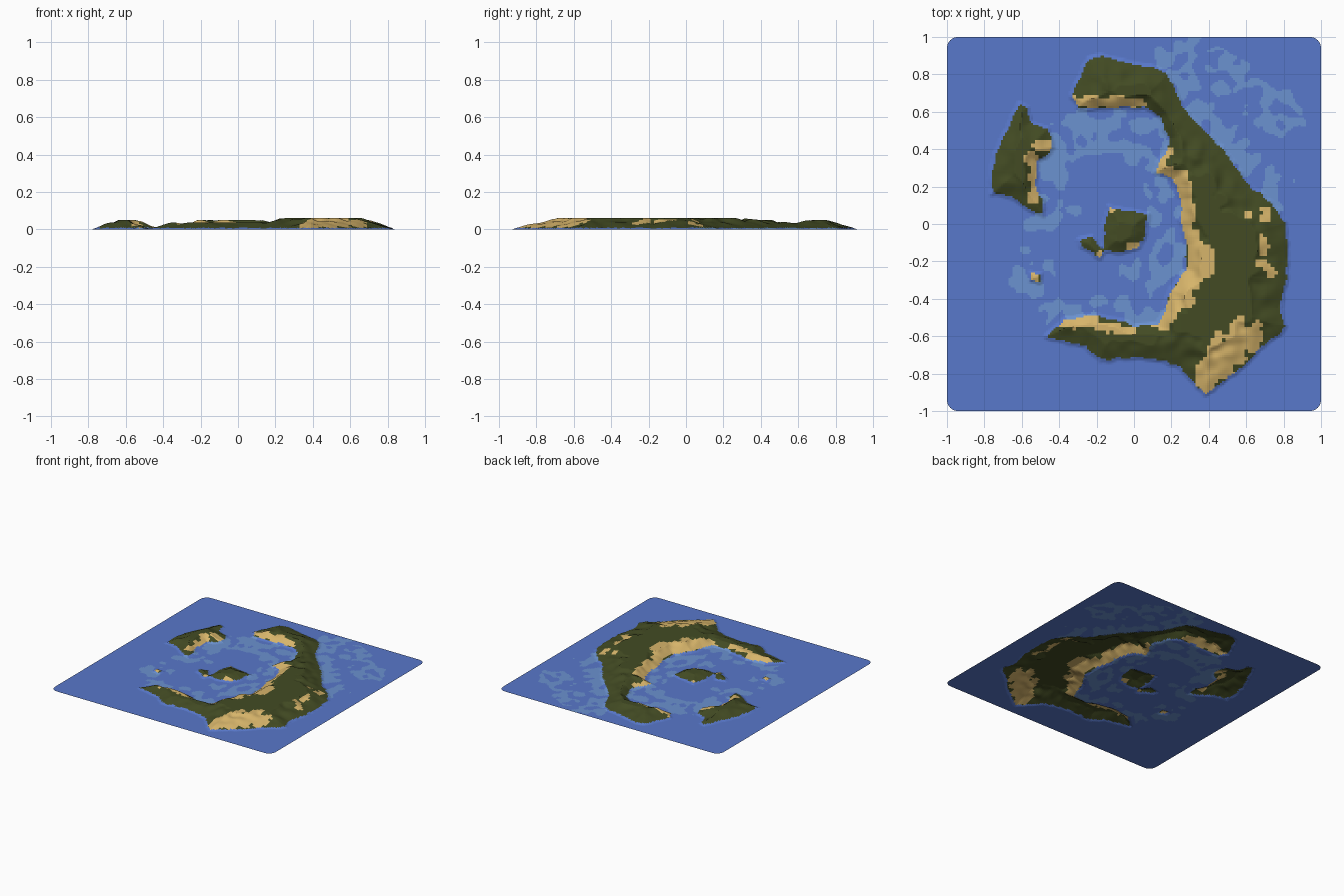
import bpy, bmesh, math
from mathutils import Vector, noise

if "Cube" in bpy.data.objects:
    bpy.data.objects.remove(bpy.data.objects["Cube"])

N = 200          # grid cells per side
SEA, SHALLOW, LAND, SAND = range(4)


def material(name, rgb):
    m = bpy.data.materials.new(name)
    m.diffuse_color = (*rgb, 1)
    m.use_nodes = True
    m.node_tree.nodes["Principled BSDF"].inputs["Base Color"].default_value = m.diffuse_color
    return m


mats = [material("deep blue", (.098, .188, .597)), material("shallow blue", (.147, .287, .631)),
        material("dark green", (.056, .071, .017)), material("sand", (.68, .46, .145))]

# Coast outlines; the third value range marks the steep caldera side
main_coast = [(-.33, .68), (-.28, .81), (-.24, .88), (-.16, .895), (-.06, .87), (.09, .84), (.18, .80),
              (.22, .71), (.26, .62), (.35, .53), (.47, .40), (.55, .29), (.62, .20), (.73, .12),
              (.81, .01), (.82, -.14), (.81, -.32), (.775, -.45), (.81, -.54), (.78, -.59), (.70, -.63),
              (.62, -.725), (.52, -.805), (.385, -.91), (.33, -.86), (.245, -.76), (.14, -.725),
              (-.02, -.71), (-.18, -.725), (-.26, -.65), (-.40, -.62), (-.465, -.60), (-.37, -.51),
              (-.235, -.49), (-.10, -.51), (0, -.55), (.13, -.54), (.17, -.46), (.20, -.35), (.28, -.24),
              (.28, -.11), (.25, .02), (.25, .13), (.21, .24), (.12, .28), (.13, .32), (.18, .40),
              (.19, .46), (.14, .57), (.06, .63), (-.13, .62), (-.29, .62)]
west_coast = [(-.61, .64), (-.57, .62), (-.56, .54), (-.46, .51), (-.43, .41), (-.48, .355), (-.52, .34),
              (-.53, .2), (-.49, .12), (-.485, .045), (-.58, .09), (-.66, .15), (-.76, .16), (-.76, .29),
              (-.72, .42), (-.65, .56)]
centre_coast = [(-.13, .09), (-.02, .065), (.07, .05), (.065, -.05), (.02, -.12), (-.06, -.155),
                (-.155, -.14), (-.16, -.03)]
islet_coast = [(-.29, -.085), (-.225, -.07), (-.17, -.15), (-.18, -.18), (-.28, -.115)]
rock_coast = [(-.55, -.26), (-.5, -.27), (-.51, -.31), (-.55, -.3)]
# outline, steep edge range, gentle slope, steep slope
islands = [(main_coast, range(31, 52), .32, .65), (west_coast, range(4, 9), .38, .6),
           (centre_coast, range(0), .45, .45), (islet_coast, range(0), .45, .45),
           (rock_coast, range(0), .4, .4)]

# Sand strips and shallow banks as capsules: x1, y1, x2, y2, radius
sand_strips = [(-.31, .66, .02, .64, .03), (.14, .29, .17, .38, .035), (.14, .29, .26, .25, .035),
               (.26, .25, .28, 0, .045), (.28, 0, .35, -.15, .06), (.35, -.15, .36, -.22, .08),
               (.34, -.25, .24, -.4, .065), (.24, -.4, .16, -.52, .05), (-.38, -.53, -.2, -.51, .035),
               (-.2, -.54, -.02, -.57, .025), (.61, -.58, .41, -.81, .085), (.61, .05, .61, .04, .02),
               (.7, .07, .7, .03, .03), (.69, -.08, .69, -.16, .024), (.68, -.21, .73, -.26, .025),
               (-.52, .42, -.45, .41, .03), (-.55, .36, -.53, .2, .03), (-.54, .15, -.54, .12, .03)]
sand_spots = [(-.12, .08, -.12, .08, .02), (-.02, -.12, .01, -.12, .025), (-.18, -.16, -.18, -.17, .02),
              (-.53, -.28, -.53, -.29, .025)]
banks = [(.25, .75, .5, .4, .15), (.48, .4, .75, .18, .12), (.25, .9, .8, .6, .14), (.1, .45, -.25, .48, .15),
         (.15, .5, .13, .2, .08), (.18, .2, .22, -.1, .07), (.2, -.15, .1, -.45, .1), (-.42, -.47, .1, -.47, .09),
         (-.42, .42, -.46, .05, .12), (-.5, 0, -.35, .1, .09), (-.58, -.25, -.48, -.3, .13),
         (0, -.25, .15, -.22, .08), (.1, .05, .2, .02, .07)]


def seg_dist(x, y, ax, ay, bx, by):
    dx, dy = bx - ax, by - ay
    q = dx * dx + dy * dy
    t = max(0, min(1, ((x - ax) * dx + (y - ay) * dy) / q)) if q else 0
    return math.hypot(x - ax - t * dx, y - ay - t * dy)


def near(x, y, strips):
    """Largest share of depth inside any capsule: 1 on its axis, 0 on its rim."""
    return max(1 - seg_dist(x, y, *s[:4]) / s[4] for s in strips)


def nz(x, y, f, seed=0):
    return noise.noise(Vector((x * f, y * f, seed + .37)))


def cap(x, y):
    """Flat plateau height by region."""
    if x < -.4 or y > .6:
        return .05
    if y > .2:
        return max(.042, .06 - max(0, y - .3) * .1)
    if x < .25:
        return .036 + max(0, x - .1) * .16
    return .06


def coast(x, y):
    """Signed shore distance and terrain height at a point."""
    best = (-1, 0)
    for pts, steep, s_out, s_in in islands:
        xs, ys = [p[0] for p in pts], [p[1] for p in pts]
        if not (min(xs) - .03 < x < max(xs) + .03 and min(ys) - .03 < y < max(ys) + .03):
            continue
        d = [9, 9]
        inside = False
        for i, (ax, ay) in enumerate(pts):
            bx, by = pts[(i + 1) % len(pts)]
            k = i in steep
            d[k] = min(d[k], seg_dist(x, y, ax, ay, bx, by))
            if (ay > y) != (by > y) and x < ax + (y - ay) * (bx - ax) / (by - ay):
                inside = not inside
        m = min(d) if inside else -min(d)
        m += .010 * nz(x, y, 22)
        if m > best[0]:
            if m > 0:
                h = .008 + max(0, min(d[0] * s_out, d[1] * s_in)) * (1 + .45 * nz(x, y, 14, 3))
                h = min(h, cap(x, y))
            else:
                h = max(0, .008 * (1 + m / .018))
            best = (m, h)
    return best


# Sample the grid once, rounding the four corners of the sheet
R = .06
verts, shore = [], []
for j in range(N + 1):
    for i in range(N + 1):
        x, y = 2 * i / N - 1, 2 * j / N - 1
        m, h = coast(x, y)
        dx, dy = abs(x) - 1 + R, abs(y) - 1 + R
        if dx > 0 and dy > 0:
            f = max(dx, dy) / math.hypot(dx, dy)
            x = math.copysign(1 - R + dx * f, x)
            y = math.copysign(1 - R + dy * f, y)
        verts.append((x, y, h))
        shore.append(m)


def kind(q):
    x = sum(verts[k][0] for k in q) / 4
    y = sum(verts[k][1] for k in q) / 4
    if sum(shore[k] for k in q) > 0:
        bx, by = round(x / .02) * .02, round(y / .02) * .02      # blocky sand edges
        if near(x, y, sand_spots) > 0 or near(bx, by, sand_strips) + .7 * nz(bx, by, 17, 5) > 0.02:
            return SAND
        return LAND
    b = near(x, y, banks)
    return SHALLOW if b > 0 and min(b, .5) * .7 + nz(x, y, 15, 9) > .27 else SEA


faces = []
for j in range(N):
    for i in range(N):
        a = j * (N + 1) + i
        q = (a, a + 1, a + N + 2, a + N + 1)
        faces.append((q, kind(q)))


def sheet(name, kinds):
    """Object made of the grid faces of the given kinds."""
    bm = bmesh.new()
    made = {}
    for q, k in faces:
        if k in kinds:
            for v in q:
                if v not in made:
                    made[v] = bm.verts.new(verts[v])
            bm.faces.new([made[v] for v in q]).material_index = kinds.index(k)
    me = bpy.data.meshes.new(name)
    bm.to_mesh(me)
    bm.free()
    for k in kinds:
        me.materials.append(mats[k])
    ob = bpy.data.objects.new(name, me)
    bpy.context.collection.objects.link(ob)


sheet("sea", [SEA, SHALLOW])
sheet("islands", [LAND, SAND])
